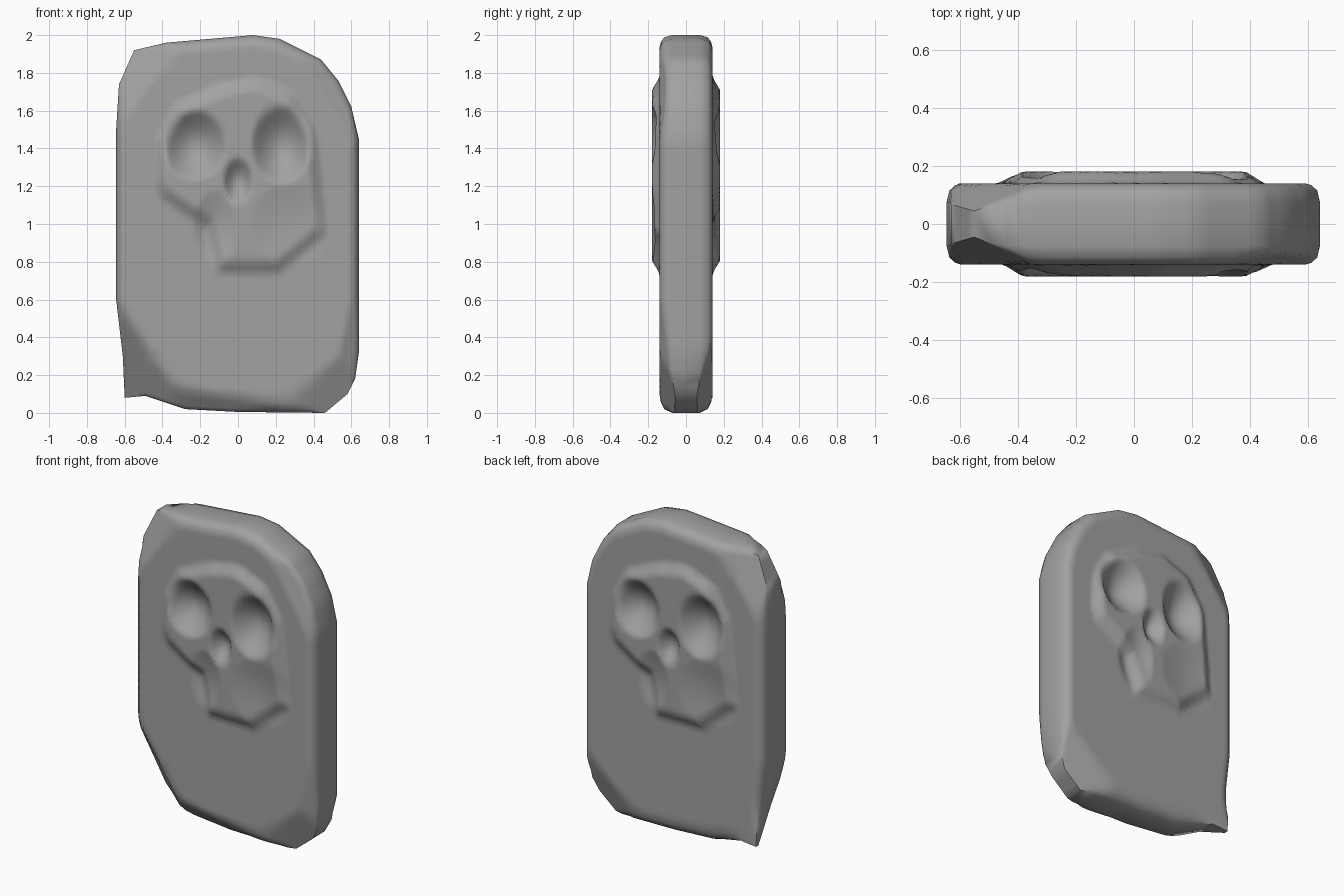
import bpy
import bmesh
from mathutils import Vector
from mathutils.geometry import intersect_point_line

cube = bpy.data.objects.get("Cube")
if cube:
    bpy.data.objects.remove(cube, do_unlink=True)

# Worn slab silhouette (x, z)
OUTLINE = [(-0.60, 0.08), (-0.49, 0.09), (-0.28, 0.02), (0.0, 0.005), (0.46, 0),
           (0.58, 0.10), (0.62, 0.18), (0.64, 0.32), (0.64, 1.45), (0.60, 1.62),
           (0.53, 1.76), (0.44, 1.87), (0.22, 1.98), (0.08, 2.0), (-0.38, 1.96),
           (-0.55, 1.92), (-0.63, 1.74), (-0.645, 1.5), (-0.645, 0.6), (-0.61, 0.3)]

# Raised skull outline (x, z)
SKULL = [(-0.45, 1.22), (-0.43, 1.46), (-0.33, 1.64), (-0.1, 1.74), (0.1, 1.78),
         (0.3, 1.7), (0.42, 1.5), (0.45, 1.2), (0.48, 0.95), (0.22, 0.74),
         (-0.12, 0.74), (-0.18, 0.98), (-0.42, 1.14)]

# Hollows: centre x, centre z, half width, half height, depth
HOLLOWS = [(-0.23, 1.42, 0.17, 0.19, 0.1),     # eye sockets
           (0.23, 1.42, 0.16, 0.21, 0.1),
           (0.0, 1.23, 0.08, 0.12, 0.06),      # nose
           (0.28, 1.0, 0.22, 0.22, 0.02),      # cheek
           (-0.12, 0.98, 0.12, 0.2, 0.03)]     # jaw

# Worn corners: line start, line end (wear on its right), slope, sides
WORN = [((-0.64, 0.6), (-0.34, 0.15), 1.0, (-1,)),
        ((0.5, 0.15), (0.63, 0.75), 0.5, (-1,)),
        ((0.25, 0.05), (0.6, 0.36), 0.45, (-1, 1)),
        ((-0.34, 0.14), (0.32, 0.04), 0.8, (-1,)),
        ((0.62, 1.4), (0.3, 1.93), 0.4, (-1,)),
        ((-0.32, 1.94), (-0.63, 1.52), 0.55, (-1, 1))]

CENTRE = Vector((0, 1.2))
HALF = 0.14


def edges(points):
    pts = [Vector(p) for p in points]
    return list(zip(pts, pts[1:] + pts[:1]))


SKULL_EDGES = edges(SKULL)


def inside_distance(p):
    """Distance inside the skull outline, zero when outside."""
    inside, best = False, 9.0
    for a, b in SKULL_EDGES:
        f = intersect_point_line(p, a, b)[1]
        best = min(best, (p - a.lerp(b, min(max(f, 0), 1))).length)
        if (a.y > p.y) != (b.y > p.y):
            if p.x < a.x + (b.x - a.x) * (p.y - a.y) / (b.y - a.y):
                inside = not inside
    return best if inside else 0.0


def relief(x, z):
    h = 0.04 * min(inside_distance(Vector((x, z))) / 0.065, 1)
    for cx, cz, rx, rz, depth in HOLLOWS:
        r2 = ((x - cx) / rx) ** 2 + ((z - cz) / rz) ** 2
        if r2 < 1:
            h -= depth * (1 - r2) ** 1.3
    return h


def past_line(p, a, b):
    """Distance of p to the right-hand side of the line a-b."""
    d = (Vector(b) - Vector(a)).normalized()
    q = p - Vector(a)
    return q.x * d.y - q.y * d.x


def surface_y(p, side, half):
    y = half + (relief(-side * p.x, p.y) if half == HALF else 0)
    for a, b, slope, sides in WORN:
        wear = past_line(p, a, b)
        if side in sides and wear > 0:
            y = min(y, HALF - slope * wear)
    if side < 0:
        return -max(y, -0.12)
    # Sharp rear corner behind the break
    near = max(0, 1 - (p - Vector(OUTLINE[0])).length / 0.3)
    return y + (HALF - half) * min(1, near * 1.5)


# Densely sampled slab rim
rim = []
for a, b in edges(OUTLINE):
    n = max(1, round((b - a).length / 0.05))
    rim += [a.lerp(b, i / n) for i in range(n)]

# Ring scale and half thickness, from the face outwards over the rounded rim
RINGS = 38
rings = [(0.92 * i / RINGS, HALF) for i in range(1, RINGS + 1)]
rings += [(0.955, 0.133), (0.985, 0.115), (1.0, 0.075)]
stack = [(t, h, -1) for t, h in rings] + [(t, h, 1) for t, h in reversed(rings)]

bm = bmesh.new()
loops = []
for t, half, side in stack:
    loop = []
    for r in rim:
        p = CENTRE.lerp(r, t)
        loop.append(bm.verts.new((p.x, surface_y(p, side, half), p.y)))
    loops.append(loop)

count = len(rim)
for lower, upper in zip(loops, loops[1:]):
    for i in range(count):
        j = (i + 1) % count
        bm.faces.new((lower[i], lower[j], upper[j], upper[i]))
for loop, side in ((loops[0], -1), (loops[-1], 1)):
    hub = bm.verts.new((CENTRE.x, surface_y(CENTRE, side, HALF), CENTRE.y))
    for i in range(count):
        bm.faces.new((hub, loop[i], loop[(i + 1) % count]))
bmesh.ops.recalc_face_normals(bm, faces=bm.faces)

mesh = bpy.data.meshes.new("carved_stone_slab")
bm.to_mesh(mesh)
bm.free()

# Weathered grey stone
stone = bpy.data.materials.new("grey_stone")
stone.use_nodes = True
colour = (0.36, 0.36, 0.36, 1)
stone.diffuse_color = colour
stone.node_tree.nodes["Principled BSDF"].inputs["Base Color"].default_value = colour
mesh.materials.append(stone)

slab = bpy.data.objects.new("carved_stone_slab", mesh)
bpy.context.collection.objects.link(slab)
bpy.ops.object.select_all(action="DESELECT")
slab.select_set(True)
bpy.context.view_layer.objects.active = slab
bpy.ops.object.shade_smooth_by_angle(angle=1.05)
